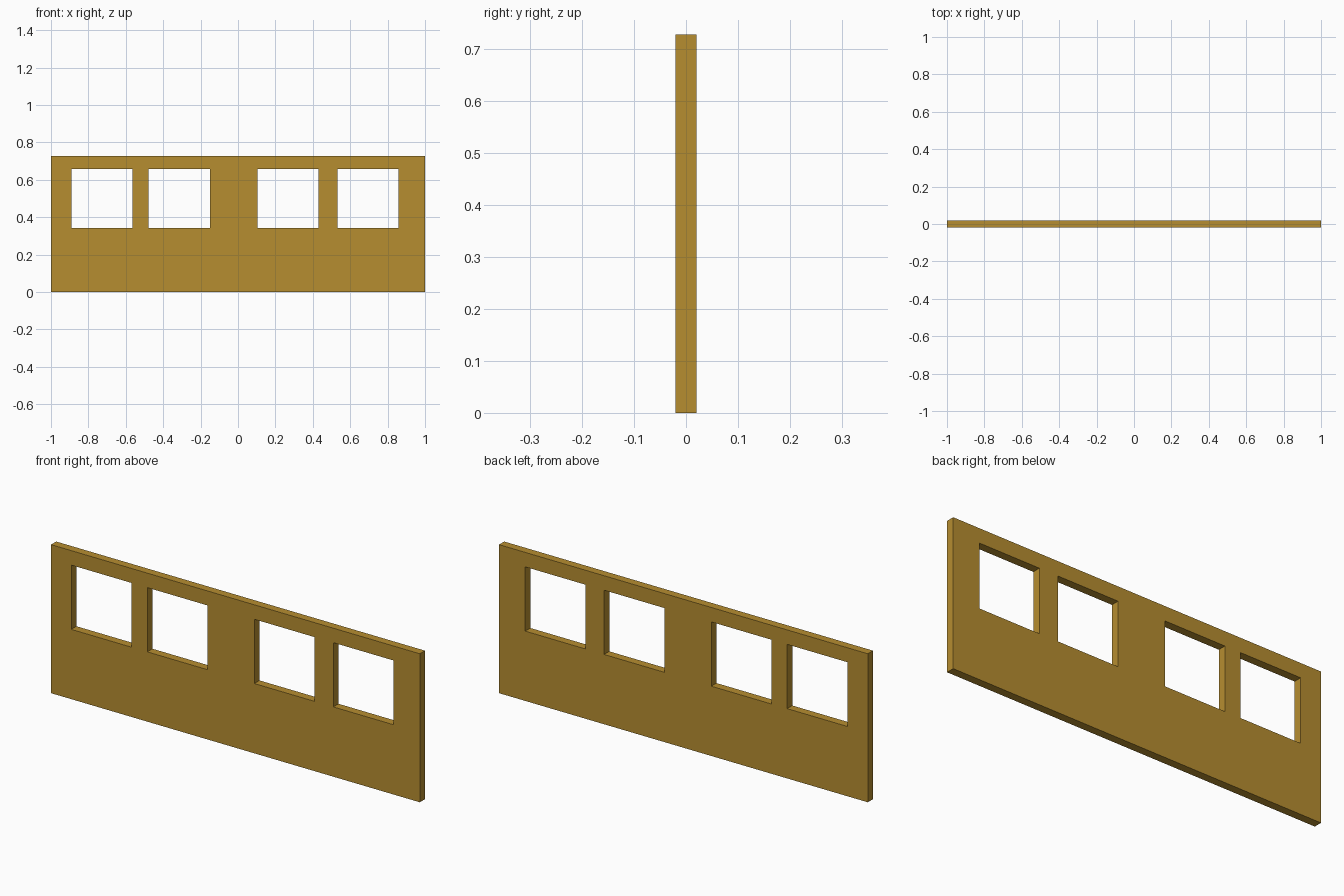
import bpy, bmesh

if "Cube" in bpy.data.objects:
    bpy.data.objects.remove(bpy.data.objects["Cube"])

HEIGHT, THICK = 0.728, 0.04
SILL, HEAD = 0.342, 0.657
WIN_W = 0.327
WIN_LEFT = [-0.89, -0.478, 0.103, 0.531]

# Grid lines: window edges plus the outer edges of the wall
xs = [-1.0] + [e for x in WIN_LEFT for e in (x, x + WIN_W)] + [1.0]
zs = [0.0, SILL, HEAD, HEIGHT]

# Front face as a quad grid, leaving the window cells open
bm = bmesh.new()
v = [[bm.verts.new((x, -THICK / 2, z)) for z in zs] for x in xs]
for i in range(len(xs) - 1):
    for j in range(len(zs) - 1):
        if j == 1 and i % 2 == 1:
            continue
        bm.faces.new((v[i][j], v[i + 1][j], v[i + 1][j + 1], v[i][j + 1]))

# Give the wall its thickness, including the window reveals
ext = bmesh.ops.extrude_face_region(bm, geom=bm.faces[:], use_keep_orig=True)
back = [g for g in ext["geom"] if isinstance(g, bmesh.types.BMVert)]
bmesh.ops.translate(bm, verts=back, vec=(0, THICK, 0))
bmesh.ops.recalc_face_normals(bm, faces=bm.faces[:])

mesh = bpy.data.meshes.new("window_wall")
bm.to_mesh(mesh)
bm.free()
wall = bpy.data.objects.new("window_wall", mesh)
bpy.context.collection.objects.link(wall)

# Ochre material
mat = bpy.data.materials.new("ochre")
mat.diffuse_color = (0.47, 0.27, 0.03, 1)
mat.use_nodes = True
mat.node_tree.nodes["Principled BSDF"].inputs["Base Color"].default_value = mat.diffuse_color
mesh.materials.append(mat)
